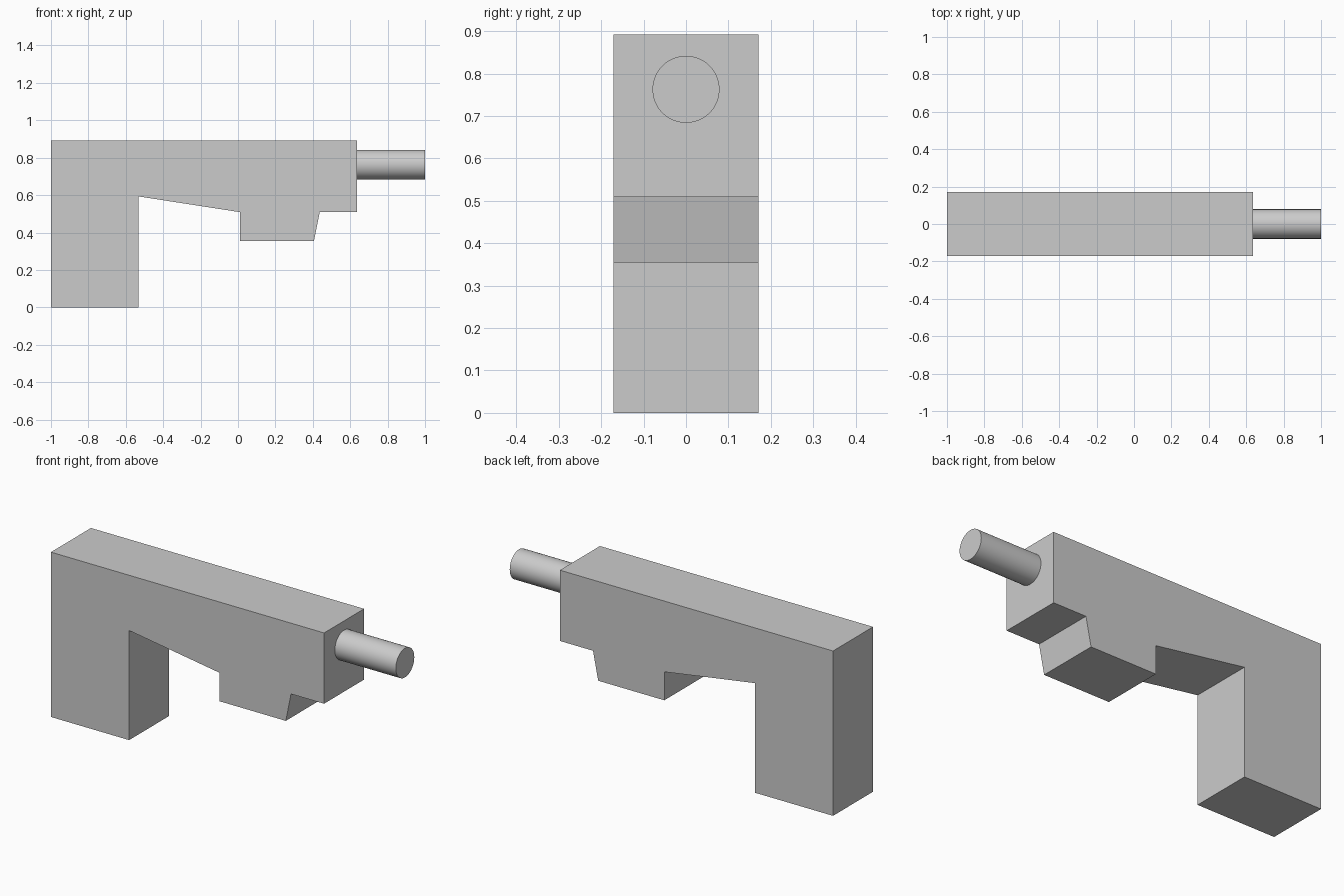
import bpy, bmesh, math

if "Cube" in bpy.data.objects:
    bpy.data.objects.remove(bpy.data.objects["Cube"])

HALF_WIDTH = 0.171


def extruded_profile(name, points, half):
    """Closed x/z profile extruded symmetrically along y."""
    bm = bmesh.new()
    face = bm.faces.new([bm.verts.new((x, -half, z)) for x, z in points])
    result = bmesh.ops.extrude_face_region(bm, geom=[face])
    verts = [g for g in result["geom"] if isinstance(g, bmesh.types.BMVert)]
    bmesh.ops.translate(bm, verts=verts, vec=(0, 2 * half, 0))
    bmesh.ops.recalc_face_normals(bm, faces=bm.faces)
    mesh = bpy.data.meshes.new(name)
    bm.to_mesh(mesh)
    bm.free()
    obj = bpy.data.objects.new(name, mesh)
    bpy.context.collection.objects.link(obj)
    return obj


# Body with rear grip, sloped underside and front foregrip block
extruded_profile("body", [
    (-1.0, 0.0), (-0.532, 0.0), (-0.532, 0.593), (0.01, 0.509),
    (0.01, 0.355), (0.406, 0.355), (0.437, 0.509), (0.635, 0.509),
    (0.635, 0.892), (-1.0, 0.892),
], HALF_WIDTH)

# Round rod projecting from the front face, seated slightly inside the body
start, end = 0.625, 1.0
bpy.ops.mesh.primitive_cylinder_add(
    vertices=48, radius=0.079, depth=end - start,
    location=((start + end) / 2, 0, 0.763), rotation=(0, math.pi / 2, 0))
rod = bpy.context.object
rod.name = "front_rod"
bpy.ops.object.shade_smooth_by_angle(angle=math.radians(35))
